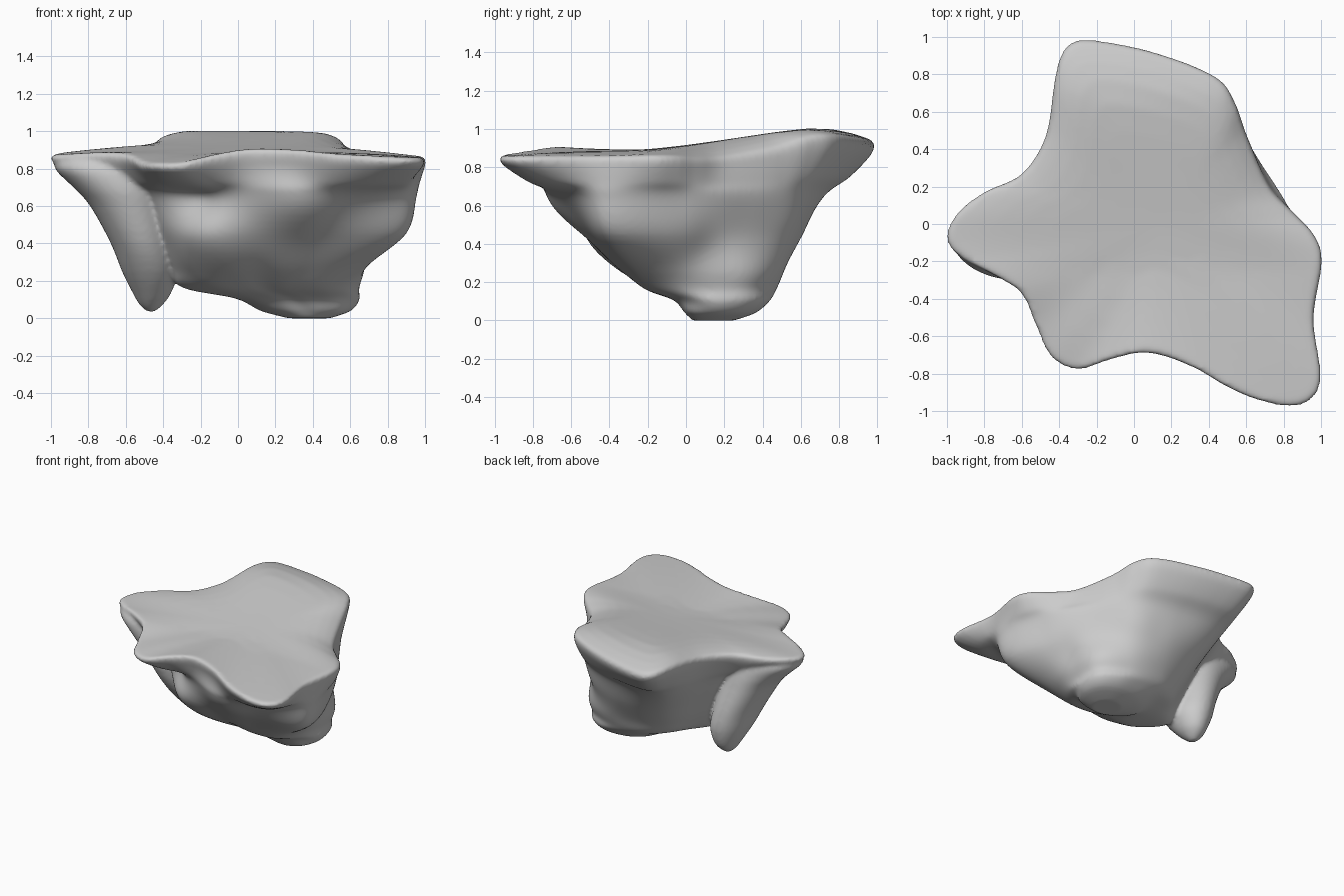
import bpy, bmesh
from math import sin, cos, pi, atan2, exp, radians
from mathutils import Vector

if "Cube" in bpy.data.objects:
    bpy.data.objects.remove(bpy.data.objects["Cube"])

N = 144
CX, CY = 0.15, 0.0


def spline(a, b, c, d, t):
    """Catmull-Rom point between b and c."""
    return 0.5 * (2 * b + (c - a) * t + (2 * a - 5 * b + 4 * c - d) * t * t
                  + (3 * b - a - 3 * c + d) * t ** 3)


def closed_curve(pts, steps):
    p, n = [Vector(q) for q in pts], len(pts)
    return [spline(p[i - 1], p[i], p[(i + 1) % n], p[(i + 2) % n], s / steps)
            for i in range(n) for s in range(steps)]


def between(rings, steps):
    """Smoothly fill in extra rings between key rings."""
    out, m = [], len(rings) - 1
    for k in range(m):
        quad = (rings[max(k - 1, 0)], rings[k], rings[k + 1], rings[min(k + 2, m)])
        for s in range(steps):
            out.append([spline(*q, s / steps) for q in zip(*quad)])
    return out + [rings[-1]]


def loft(bm, rings):
    """Skin a list of equal-length rings and cap both ends."""
    rows = [[bm.verts.new(p) for p in r] for r in rings]
    for a, b in zip(rows, rows[1:]):
        n = len(a)
        for i in range(n):
            bm.faces.new((a[i], a[(i + 1) % n], b[(i + 1) % n], b[i]))
    bm.faces.new(rows[0])
    bm.faces.new(rows[-1])


def ground(x, y):
    """Height of the plateau away from its rim."""
    t = min(max((y + 0.25) / 0.95, 0), 1)
    return 0.89 + 0.128 * t * (0.6 + 0.4 * t * (2 - t))


# plateau rim: x, y, z
RIM = [(-1, -.08, .865), (-.95, .05, .875), (-.8, .17, .885), (-.6, .265, .90), (-.47, .47, .92),
       (-.42, .78, .95), (-.37, .93, .94), (-.25, .98, .925), (.1, .915, .94), (.43, .785, .96),
       (.535, .65, .95), (.6, .47, .89), (.72, .2, .84), (.85, .06, .835), (.96, -.06, .85),
       (1, -.2, .855), (.955, -.5, .85), (.995, -.8, .85), (.95, -.93, .85), (.8, -.97, .855),
       (.55, -.895, .87), (.3, -.755, .895), (.07, -.685, .90), (-.12, -.72, .87), (-.3, -.775, .825),
       (-.44, -.71, .82), (-.52, -.55, .83), (-.6, -.37, .87), (-.75, -.27, .88), (-.92, -.18, .87)]
dense = closed_curve([(x * 1.006, y * 1.007, z) for x, y, z in RIM], 24)


def rim_at(ang):
    return min(dense, key=lambda p: abs((atan2(p.y - CY, p.x - CX) - ang + pi) % (2 * pi) - pi))


rim = [rim_at(2 * pi * i / N) for i in range(N)]
bm = bmesh.new()

# rock body: radii every 30 degrees at each height
LEVELS = [
    (.65, CX, CY, [.71, .62, .66, .70, .79, .65, .68, .66, .60, .60, .78, .91]),
    (.45, CX, CY, [.66, .58, .59, .61, .61, .54, .59, .58, .53, .50, .58, .84]),
    (.27, CX, CY, [.54, .57, .56, .51, .48, .45, .52, .47, .40, .36, .40, .55]),
    (.165, CX, CY, [.47, .54, .52, .46, .41, .38, .45, .33, .23, .19, .25, .38]),
    (.105, .28, .11, [.36, .38, .36, .32, .31, .29, .29, .25, .19, .16, .20, .28]),
    (.04, .35, .15, [.25, .25, .23, .21, .21, .22, .23, .20, .17, .15, .18, .23]),
    (.0, .38, .14, [.11] * 12)]
levels = [closed_curve([(cx + r * cos(radians(30 * k)), cy + r * sin(radians(30 * k)), z)
                        for k, r in enumerate(rad)], N // 12) for z, cx, cy, rad in LEVELS]

# swellings and hollows on the cliff: position, radius, push
LUMPS = [((.28, -.6, .62), .2, .09), ((-.14, -.45, .42), .2, .07), ((-.25, -.5, .66), .16, -.06),
         ((.6, .35, .2), .17, .03), ((.75, .1, .36), .13, -.03),
         ((.1, -.3, .25), .14, -.03), ((.45, .6, .5), .15, .03)]


def lumpy(p):
    out = Vector((p.x - CX, p.y - CY, 0))
    if out.length < .05:
        return p
    push = sum(a * exp(-((p - Vector(c)).length / r) ** 2) for c, r, a in LUMPS)
    return p + out.normalized() * push * min(1, max(0, (.82 - p.z) * 8))


# plateau top
rings = []
for s in (.05, .2, .35, .5, .65, .78, .88, .95, .985):
    ring = []
    for p in rim:
        x, y = CX + (p.x - CX) * s, CY + (p.y - CY) * s
        w = s ** (2.7 + 3 * min(1, max(0, .3 + p.y)))
        ring.append((x, y, ground(x, y) * (1 - w) + (p.z + .008) * w))
    rings.append(ring)

# overhanging lip flowing into the cliff
keys = [[p + Vector((0, 0, -.012)) for p in rim]]
for f, h in ((.1, .25), (.5, .65)):
    keys.append([Vector((p.x + (q.x - p.x) * f, p.y + (q.y - p.y) * f, p.z + (q.z - p.z) * h))
                 for p, q in zip(rim, levels[0])])
rings += [[lumpy(p) for p in r] for r in between(keys + levels, 6)]
loft(bm, rings)

# hanging spur under the left lobe: z, x, y, x radius, y radius
SPUR = [(.86, -.69, -.06, .27, .18), (.8, -.67, -.06, .31, .23), (.7, -.62, -.05, .26, .25),
        (.6, -.58, -.03, .21, .25), (.4, -.51, .02, .17, .24), (.25, -.47, .07, .15, .20),
        (.13, -.46, .11, .10, .13), (.07, -.465, .12, .06, .075), (.035, -.465, .12, .02, .025)]
spur = [[Vector((x + rx * cos(2 * pi * i / 48), y + ry * sin(2 * pi * i / 48), z)) for i in range(48)]
        for z, x, y, rx, ry in SPUR]
loft(bm, between(spur, 3))

bmesh.ops.recalc_face_normals(bm, faces=bm.faces)
me = bpy.data.meshes.new("rock_island")
bm.to_mesh(me)
bm.free()
island = bpy.data.objects.new("rock_island", me)
bpy.context.collection.objects.link(island)

# fuse into one skin and soften
rm = island.modifiers.new("fuse", 'REMESH')
rm.mode = 'VOXEL'
rm.voxel_size = 0.014
rm.use_smooth_shade = True
sm = island.modifiers.new("soften", 'SMOOTH')
sm.factor = 0.5
sm.iterations = 8
